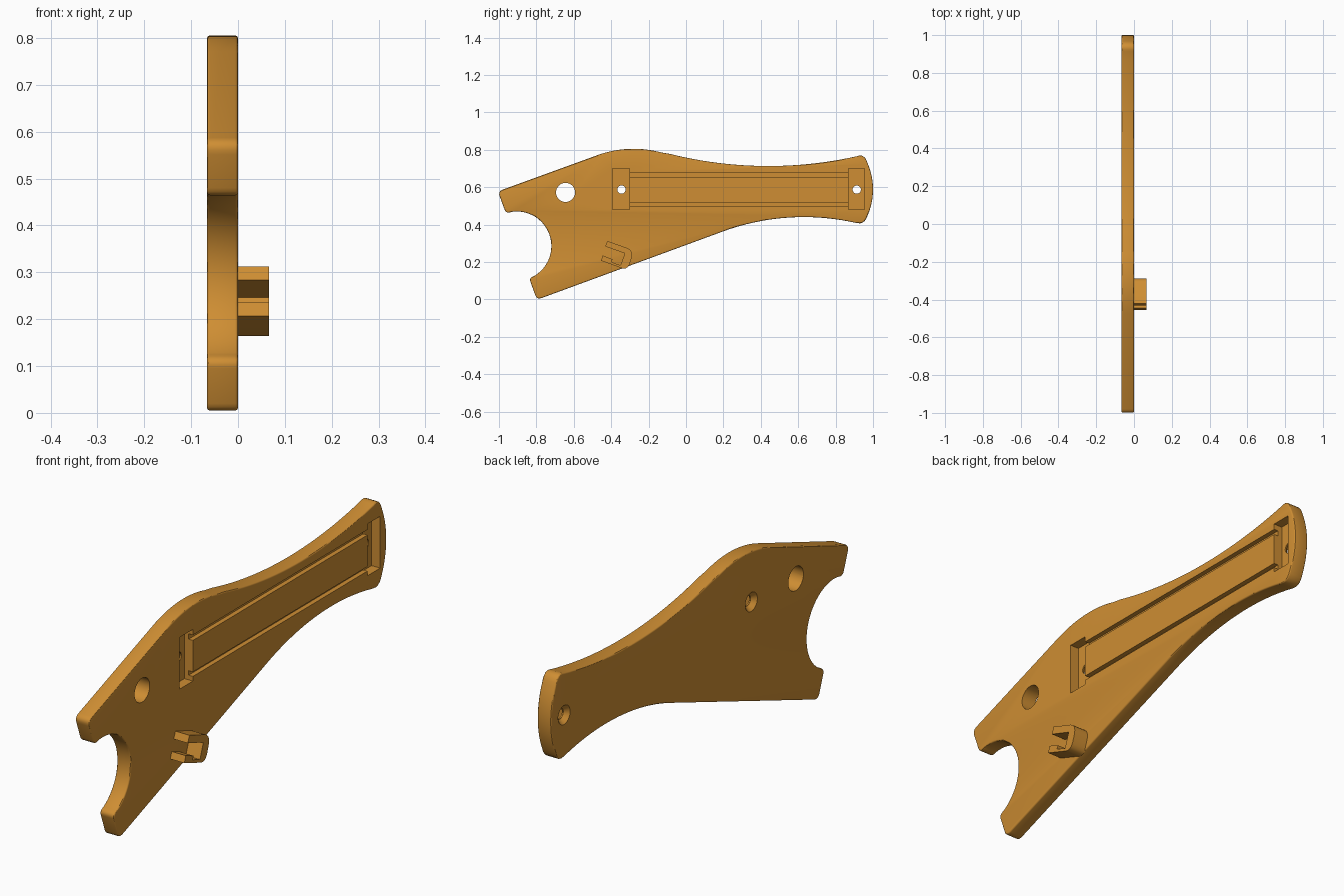
import bpy, bmesh, math
from mathutils import Vector

if "Cube" in bpy.data.objects:
    bpy.data.objects.remove(bpy.data.objects["Cube"])

BACK, FRONT = -0.066, 0.0      # plate thickness range along x

amber = bpy.data.materials.new("amber")
amber.diffuse_color = (0.62, 0.27, 0.033, 1)
amber.use_nodes = True
amber.node_tree.nodes["Principled BSDF"].inputs["Base Color"].default_value = amber.diffuse_color


def arc(cy, cz, r, a0, a1, n):
    """Points on a circle in the yz plane, angles in degrees."""
    angles = [math.radians(a0 + (a1 - a0) * i / n) for i in range(n + 1)]
    return [(cy + r * math.cos(a), cz + r * math.sin(a)) for a in angles]


def corner(a, c, b, n=5):
    """Rounded corner from a to b, pulled towards c."""
    a, b, c = Vector(a), Vector(b), Vector(c)
    ts = [i / n for i in range(n + 1)]
    return [tuple(a * (1 - t) ** 2 + c * 2 * t * (1 - t) + b * t * t) for t in ts]


def prism(name, pts, x0, x1, scale=1.0, centre=(0, 0)):
    """Extrude a yz outline from x0 to x1; scale tapers the far end."""
    bm = bmesh.new()
    near = [bm.verts.new((x0, y, z)) for y, z in pts]
    far = [bm.verts.new((x1, centre[0] + (y - centre[0]) * scale,
                         centre[1] + (z - centre[1]) * scale)) for y, z in pts]
    n = len(pts)
    bm.faces.new(near)
    bm.faces.new(far[::-1])
    for i in range(n):
        j = (i + 1) % n
        bm.faces.new((near[i], far[i], far[j], near[j]))
    bmesh.ops.recalc_face_normals(bm, faces=bm.faces)
    mesh = bpy.data.meshes.new(name)
    bm.to_mesh(mesh)
    bm.free()
    mesh.materials.append(amber)
    ob = bpy.data.objects.new(name, mesh)
    bpy.context.collection.objects.link(ob)
    return ob


def activate(ob):
    bpy.ops.object.select_all(action='DESELECT')
    ob.select_set(True)
    bpy.context.view_layer.objects.active = ob


def cut(target, cutter):
    mod = target.modifiers.new("cut", 'BOOLEAN')
    mod.operation, mod.solver, mod.object = 'DIFFERENCE', 'EXACT', cutter
    activate(target)
    bpy.ops.object.modifier_apply(modifier=mod.name)
    bpy.data.objects.remove(cutter)


def box(y0, y1, z0, z1, depth):
    """Cutter sunk into the front face of the plate."""
    return prism("cutter", [(y0, z0), (y1, z0), (y1, z1), (y0, z1)], FRONT - depth, 0.05)


def hole(y, z, r, x0=-0.1, x1=0.05, scale=1.0):
    return prism("cutter", arc(y, z, r, 0, 348.75, 31), x0, x1, scale, (y, z))


# Plate outline, clockwise from the upper left corner
outline = corner((-0.996, 0.551), (-1.006, 0.577), (-0.98, 0.587))
outline += arc(-0.28, 0.235, 0.57, 110, 74.8, 14)            # hump
outline += arc(0.44, 2.883, 2.17, 254.8, 282.6, 24)[1:]      # waist, upper side
outline += corner((0.925, 0.769), (0.958, 0.774), (0.972, 0.725))
outline += arc(0.65, 0.588, 0.35, 21, -21, 12)               # rounded end
outline += corner((0.972, 0.451), (0.955, 0.398), (0.915, 0.408))
outline += arc(0.63, -0.817, 1.257, 77.5, 110, 22)           # waist, lower side
outline += corner((-0.77, 0.008), (-0.797, -0.002), (-0.805, 0.02))
outline += corner((-0.832, 0.095), (-0.84, 0.116), (-0.8125, 0.125))
outline += arc(-0.905, 0.285, 0.185, -58, 98, 32)            # round notch
outline += corner((-0.935, 0.467), (-0.962, 0.457), (-0.97, 0.48))

plate = prism("plate", outline, BACK, FRONT)
activate(plate)
bev = plate.modifiers.new("rim", 'BEVEL')
bev.width, bev.segments, bev.limit_method = 0.006, 3, 'ANGLE'
bev.angle_limit = math.radians(60)
bpy.ops.object.modifier_apply(modifier=bev.name)

# End pockets, each with a countersunk screw hole
for y0, y1, hy in ((-0.393, -0.303, -0.345), (0.87, 0.955, 0.913)):
    cut(plate, box(y0, y1, 0.48, 0.70, 0.04))
    cut(plate, hole(hy, 0.587, 0.022))
    cut(plate, hole(hy, 0.587, 0.042, BACK - 0.002, BACK + 0.02, 0.55))

# Long grooves joining the pockets
for z0, z1 in ((0.50, 0.519), (0.653, 0.676)):
    cut(plate, box(-0.31, 0.88, z0, z1, 0.02))

# Pivot hole
cut(plate, hole(-0.644, 0.572, 0.051))

# Hooked clip standing off the front face
clip_outline = [(-0.42, 0.312)]
clip_outline += corner((-0.315, 0.275), (-0.283, 0.262), (-0.29, 0.225))
clip_outline += corner((-0.298, 0.2), (-0.31, 0.155), (-0.345, 0.167))
clip_outline += [(-0.455, 0.207), (-0.445, 0.235), (-0.392, 0.214), (-0.40, 0.20),
                 (-0.35, 0.182), (-0.327, 0.246), (-0.432, 0.283)]
clip = prism("clip", clip_outline, FRONT - 0.004, 0.066)

for ob in (plate, clip):
    activate(ob)
    bpy.ops.object.shade_smooth_by_angle(angle=math.radians(30))
